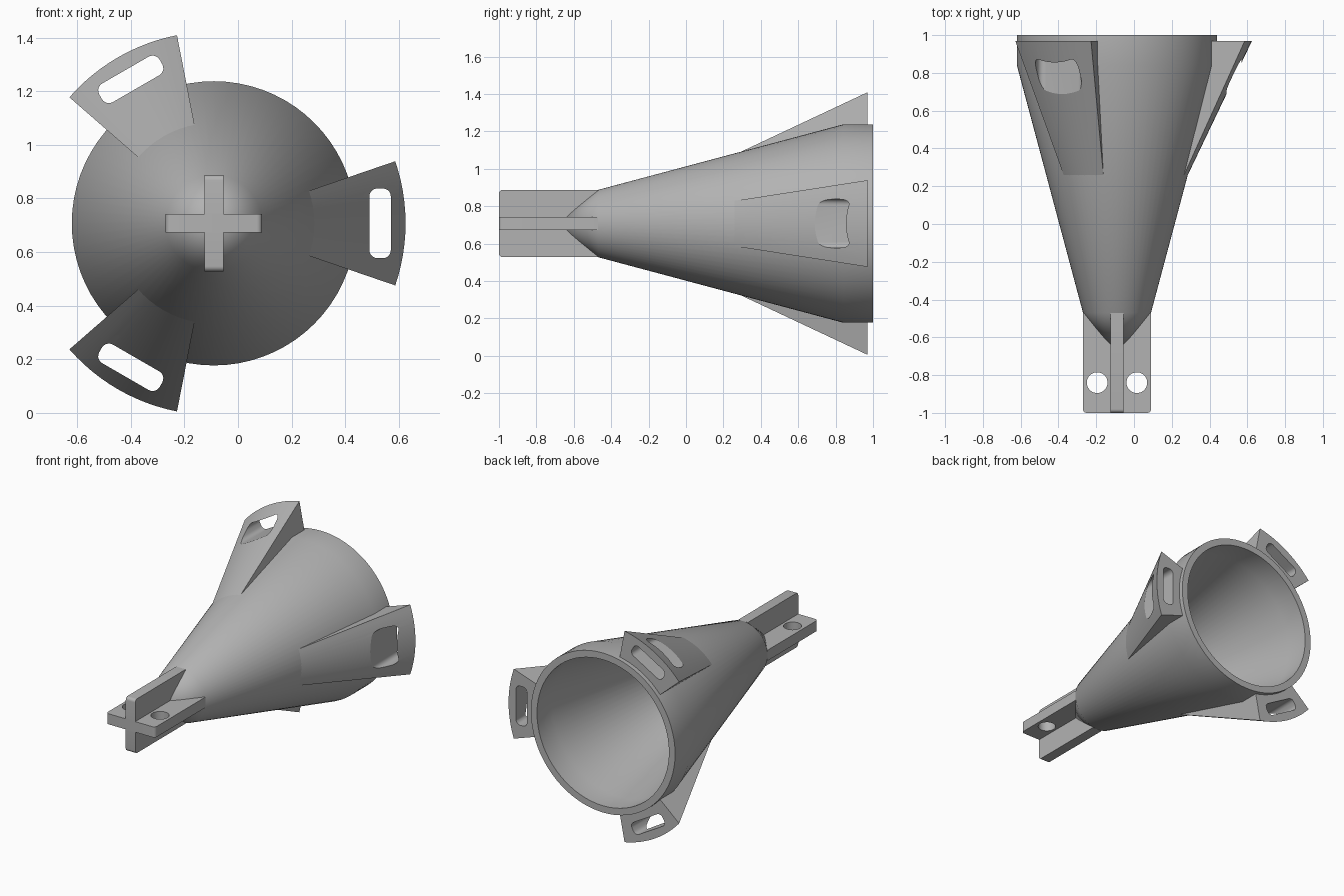
import bpy, bmesh, math
from mathutils import Matrix, Vector

cube = bpy.data.objects.get("Cube")
if cube:
    bpy.data.objects.remove(cube, do_unlink=True)

AXIS = Vector((-0.09, 0, 0.707))   # the long axis runs along y through this point

grey = bpy.data.materials.new("plain grey")
grey.use_nodes = True
grey.diffuse_color = (0.45, 0.45, 0.45, 1)
grey.node_tree.nodes["Principled BSDF"].inputs["Base Color"].default_value = grey.diffuse_color


def finish(name, bm):
    """Turn a bmesh built around the axis into a placed object."""
    bmesh.ops.recalc_face_normals(bm, faces=bm.faces)
    mesh = bpy.data.meshes.new(name)
    bm.to_mesh(mesh)
    bm.free()
    mesh.materials.append(grey)
    obj = bpy.data.objects.new(name, mesh)
    obj.location = AXIS
    bpy.context.collection.objects.link(obj)
    return obj


def activate(obj):
    bpy.ops.object.select_all(action='DESELECT')
    obj.select_set(True)
    bpy.context.view_layer.objects.active = obj


def smooth(obj):
    activate(obj)
    bpy.ops.object.shade_smooth_by_angle(angle=math.radians(25))


def lathe(name, profile, start, sweep, steps, closed_profile):
    """Sweep (y, radius) points around the axis; cap the ends of a partial sweep."""
    bm = bmesh.new()
    full = sweep >= math.tau
    rings = []
    for i in range(steps if full else steps + 1):
        a = start + sweep * i / steps
        rings.append([bm.verts.new((r * math.cos(a), y, r * math.sin(a))) for y, r in profile])
    n = len(profile)
    for i in range(steps):
        a, b = rings[i], rings[(i + 1) % len(rings)]
        for j in range(n if closed_profile else n - 1):
            k = (j + 1) % n
            bm.faces.new((a[j], a[k], b[k], b[j]))
    if not full:
        bm.faces.new(rings[0])
        bm.faces.new(rings[-1])
    bmesh.ops.remove_doubles(bm, verts=bm.verts, dist=1e-5)
    return finish(name, bm)


def rounded_box(name, size, center, axis, radius, keep=lambda p: True, turn=0):
    """Box with the edges along one axis rounded, then turned about the y axis."""
    bm = bmesh.new()
    bmesh.ops.create_cube(bm, size=1)
    bmesh.ops.scale(bm, vec=size, verts=bm.verts)
    bmesh.ops.translate(bm, vec=center, verts=bm.verts)
    edges = [e for e in bm.edges
             if abs((e.verts[0].co - e.verts[1].co).normalized()[axis]) > 0.9
             and keep(e.verts[0].co)]
    bmesh.ops.bevel(bm, geom=edges, offset=radius, segments=5, profile=0.5, affect='EDGES')
    bmesh.ops.rotate(bm, matrix=Matrix.Rotation(-turn, 3, 'Y'), verts=bm.verts)
    return finish(name, bm)


def cut(obj, cutter):
    mod = obj.modifiers.new("cut", 'BOOLEAN')
    mod.operation = 'DIFFERENCE'
    mod.solver = 'EXACT'
    mod.object = cutter
    activate(obj)
    bpy.ops.object.modifier_apply(modifier=mod.name)
    bpy.data.objects.remove(cutter, do_unlink=True)


# Hollow funnel body, pointed at the front and open at the back
body = lathe("funnel_body",
             [(-0.70, 0), (-0.47, 0.18), (0.84, 0.53), (1, 0.53),
              (1, 0.485), (0.84, 0.485), (-0.43, 0.145), (-0.44, 0)],
             0, math.tau, 72, False)
smooth(body)

# Three wedge fins, each with a slot running front to back
half = math.radians(18.9)
fin_profile = [(0.22, 0.356), (0.97, 0.715), (0.97, 0.51), (0.83, 0.51), (0.22, 0.345)]
for name, degrees in (("left", 0), ("upper", 120), ("lower", 240)):
    angle = math.radians(degrees)
    fin = lathe(name + "_fin", fin_profile, angle - half, 2 * half, 12, True)
    slot = rounded_box("slot_cutter", (0.08, 0.9, 0.26), (0.62, 0.8, 0), 1, 0.03, turn=angle)
    cut(fin, slot)
    smooth(fin)

# Crossed mounting plates at the front, outer corners slightly rounded
at_front = lambda p: p.y < -0.9
flat_plate = rounded_box("flat_plate", (0.36, 0.53, 0.07), (0, -0.735, 0), 2, 0.02, at_front)
upright_plate = rounded_box("upright_plate", (0.07, 0.53, 0.36), (0, -0.735, 0), 0, 0.02, at_front)

# Bolt holes through the flat plate
for x in (-0.105, 0.105):
    bm = bmesh.new()
    bmesh.ops.create_cone(bm, cap_ends=True, segments=32, radius1=0.055, radius2=0.055, depth=0.3,
                          matrix=Matrix.Translation((x, -0.84, 0)))
    cut(flat_plate, finish("hole_cutter", bm))
smooth(flat_plate)
smooth(upright_plate)
